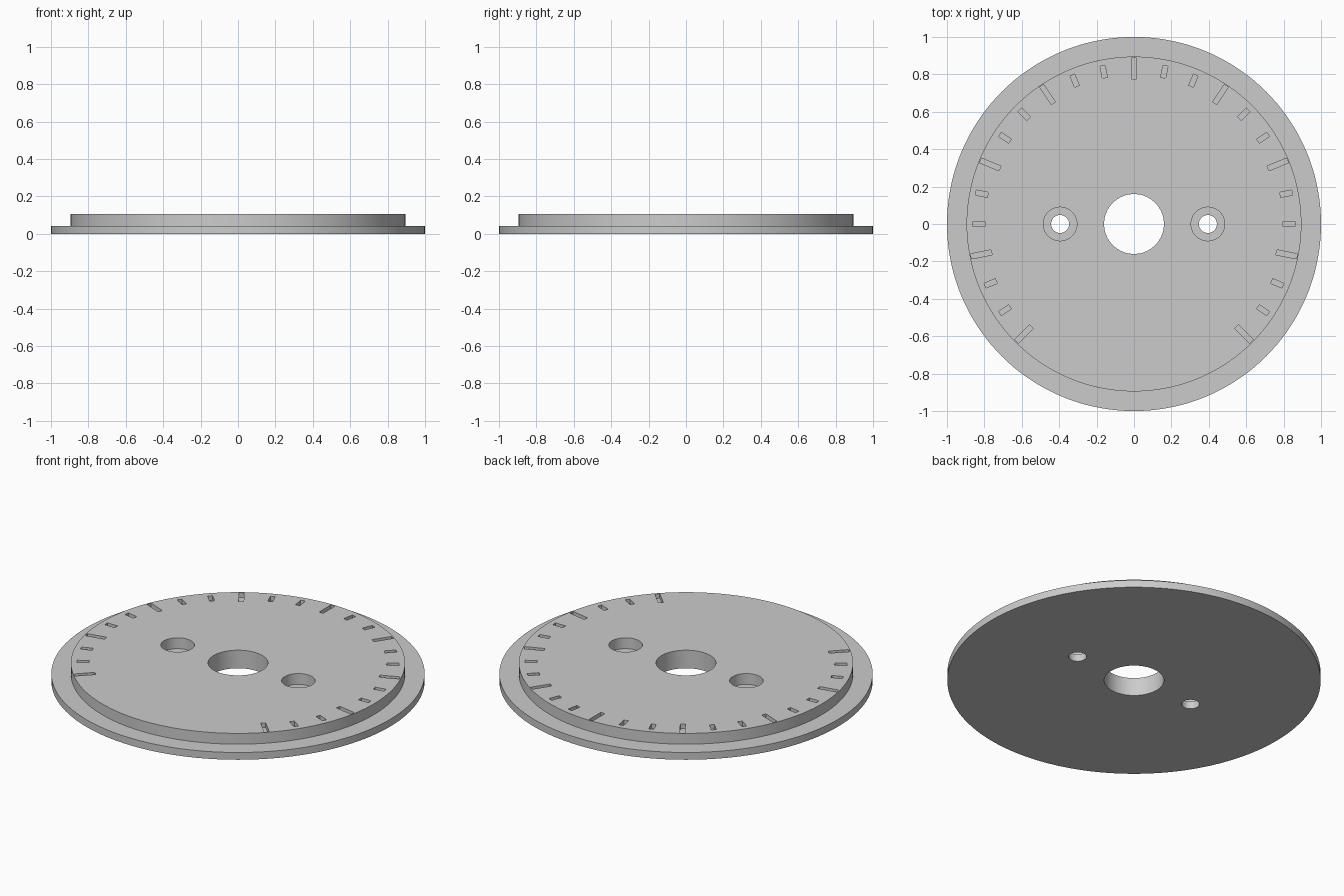
import bpy, bmesh, math
from mathutils import Matrix

if "Cube" in bpy.data.objects:
    bpy.data.objects.remove(bpy.data.objects["Cube"])

TOP, STEP = 0.107, 0.043

grey = bpy.data.materials.new("light grey")
grey.diffuse_color = (0.6, 0.6, 0.6, 1)
grey.use_nodes = True
grey.node_tree.nodes["Principled BSDF"].inputs["Base Color"].default_value = grey.diffuse_color


def finish(name, bm):
    bmesh.ops.recalc_face_normals(bm, faces=bm.faces)
    mesh = bpy.data.meshes.new(name)
    bm.to_mesh(mesh)
    bm.free()
    mesh.materials.append(grey)
    obj = bpy.data.objects.new(name, mesh)
    bpy.context.collection.objects.link(obj)
    return obj


def lathe(bm, profile, segments, x=0.0, closed=False):
    """Turn an (r, z) profile around a vertical axis at x; open ends are capped."""
    rings = []
    for r, z in profile:
        rings.append([bm.verts.new((x + r * math.cos(2 * math.pi * i / segments),
                                    r * math.sin(2 * math.pi * i / segments), z))
                      for i in range(segments)])
    pairs = list(zip(rings, rings[1:]))
    if closed:
        pairs.append((rings[-1], rings[0]))
    else:
        bm.faces.new(rings[0])
        bm.faces.new(rings[-1])
    for a, b in pairs:
        for i in range(segments):
            j = (i + 1) % segments
            bm.faces.new((a[i], a[j], b[j], b[i]))


# Stepped disc with centre hole
bm = bmesh.new()
lathe(bm, [(0.16, 0), (1.0, 0), (1.0, STEP), (0.895, STEP), (0.895, TOP), (0.16, TOP)],
      144, closed=True)
dial = finish("dial_plate", bm)

# Counterbored screw holes
bm = bmesh.new()
for side in (-1, 1):
    lathe(bm, [(0.048, -0.1), (0.048, STEP), (0.09, STEP), (0.09, 0.2)], 48, x=side * 0.395)
screw_holes = finish("screw_hole_cutter", bm)

# Engraved scale marks: 25 over 270 degrees, every third one long
DEPTH = 0.027
bm = bmesh.new()
for k in range(-12, 13):
    inner, outer = (0.776, 0.888) if k % 3 == 0 else (0.797, 0.862)
    place = (Matrix.Rotation(math.radians(-11.25 * k), 4, 'Z')
             @ Matrix.Translation((0, (inner + outer) / 2, TOP))
             @ Matrix.Diagonal((0.027, outer - inner, 2 * DEPTH, 1)))
    bmesh.ops.create_cube(bm, size=1, matrix=place)
marks = finish("scale_mark_cutter", bm)

# Cut the holes and marks, then discard the cutters
bpy.context.view_layer.objects.active = dial
dial.select_set(True)
for cutter in (screw_holes, marks):
    cutter.hide_render = True
    mod = dial.modifiers.new(cutter.name, 'BOOLEAN')
    mod.operation = 'DIFFERENCE'
    mod.solver = 'EXACT'
    mod.object = cutter
    bpy.ops.object.modifier_apply(modifier=mod.name)
    bpy.data.objects.remove(cutter)

bpy.ops.object.shade_smooth_by_angle(angle=math.radians(30))
